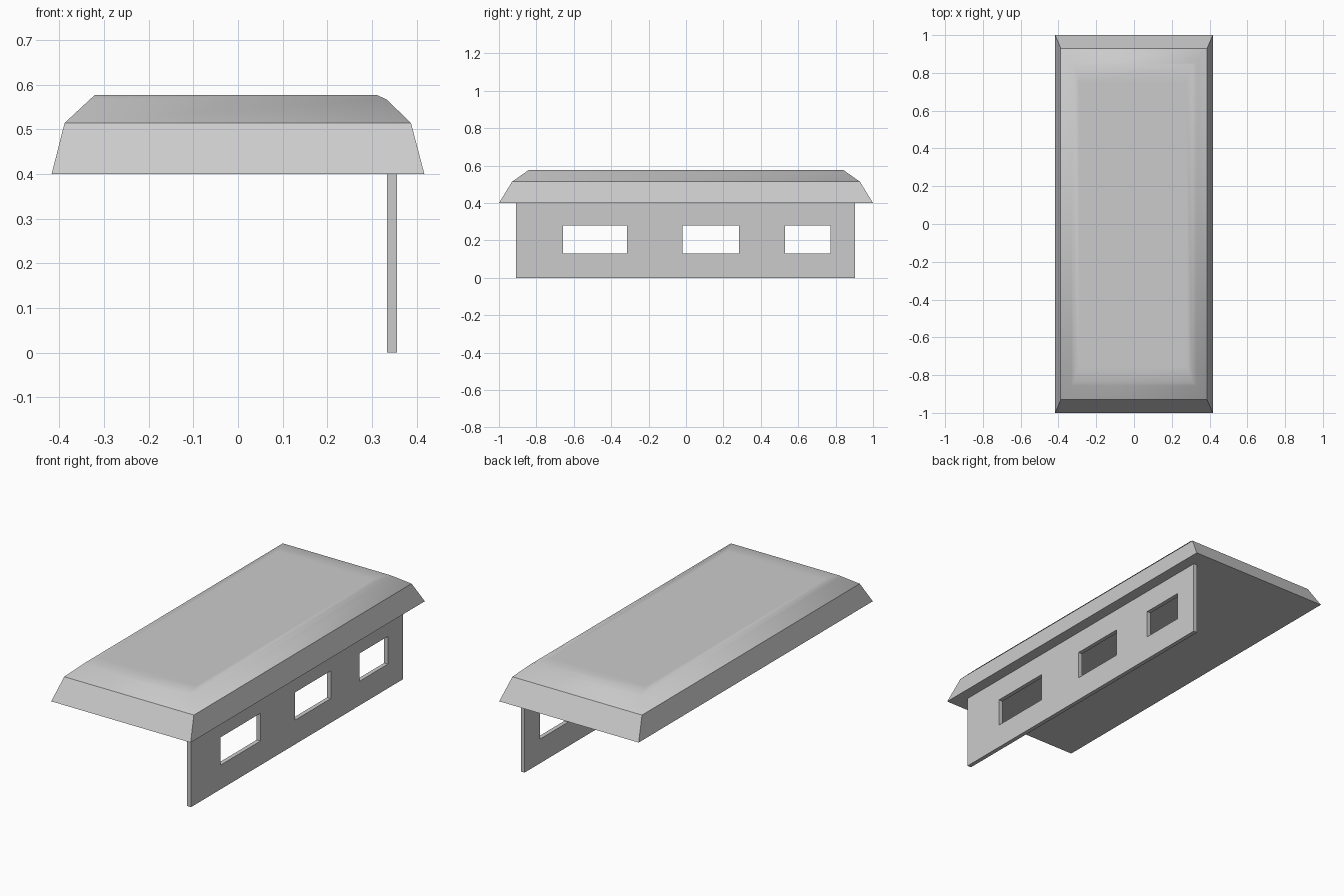
import bpy, bmesh

if "Cube" in bpy.data.objects:
    bpy.data.objects.remove(bpy.data.objects["Cube"])


def finish(bm, name):
    bmesh.ops.recalc_face_normals(bm, faces=bm.faces)
    mesh = bpy.data.meshes.new(name)
    bm.to_mesh(mesh)
    bm.free()
    ob = bpy.data.objects.new(name, mesh)
    bpy.context.collection.objects.link(ob)
    return ob


# Roof: stacked rectangular rings (x left, x right, y half, z)
rings = [
    (-0.417, 0.417, 1.00, 0.40),    # eaves
    (-0.388, 0.387, 0.93, 0.514),   # top of skirt
    (-0.331, 0.332, 0.855, 0.567),  # shoulder
    (-0.320, 0.310, 0.84, 0.577),   # deck edge
    (-0.290, 0.280, 0.75, 0.577),   # flat deck
]
bm = bmesh.new()
loops = [[bm.verts.new(p) for p in
          ((l, -y, z), (r, -y, z), (r, y, z), (l, y, z))]
         for l, r, y, z in rings]
bm.faces.new(loops[0])
bm.faces.new(loops[-1])
for a, b in zip(loops, loops[1:]):
    for i in range(4):
        j = (i + 1) % 4
        bm.faces.new((a[i], a[j], b[j], b[i]))
for f in bm.faces:
    f.smooth = True
# Skirt stays crisp, the crown blends smoothly
skirt = set(loops[0])
for e in bm.edges:
    if any(v in skirt for v in e.verts) or all(v in loops[1] for v in e.verts):
        e.smooth = False
finish(bm, "roof")

# Side wall: grid of panels with three window cells left out, then thickened
ys = [-0.91, -0.658, -0.316, -0.02, 0.284, 0.53, 0.772, 0.903]
zs = [0.0, 0.131, 0.281, 0.40]
x_in, x_out = 0.333, 0.356
bm = bmesh.new()
grid = [[bm.verts.new((x_in, y, z)) for z in zs] for y in ys]
for i in range(len(ys) - 1):
    for k in range(len(zs) - 1):
        if k == 1 and i % 2 == 1:
            continue
        bm.faces.new((grid[i][k], grid[i + 1][k],
                      grid[i + 1][k + 1], grid[i][k + 1]))
ext = bmesh.ops.extrude_face_region(bm, geom=bm.faces[:], use_keep_orig=True)
bmesh.ops.translate(bm, vec=(x_out - x_in, 0, 0),
                    verts=[g for g in ext["geom"]
                           if isinstance(g, bmesh.types.BMVert)])
finish(bm, "side_wall")
